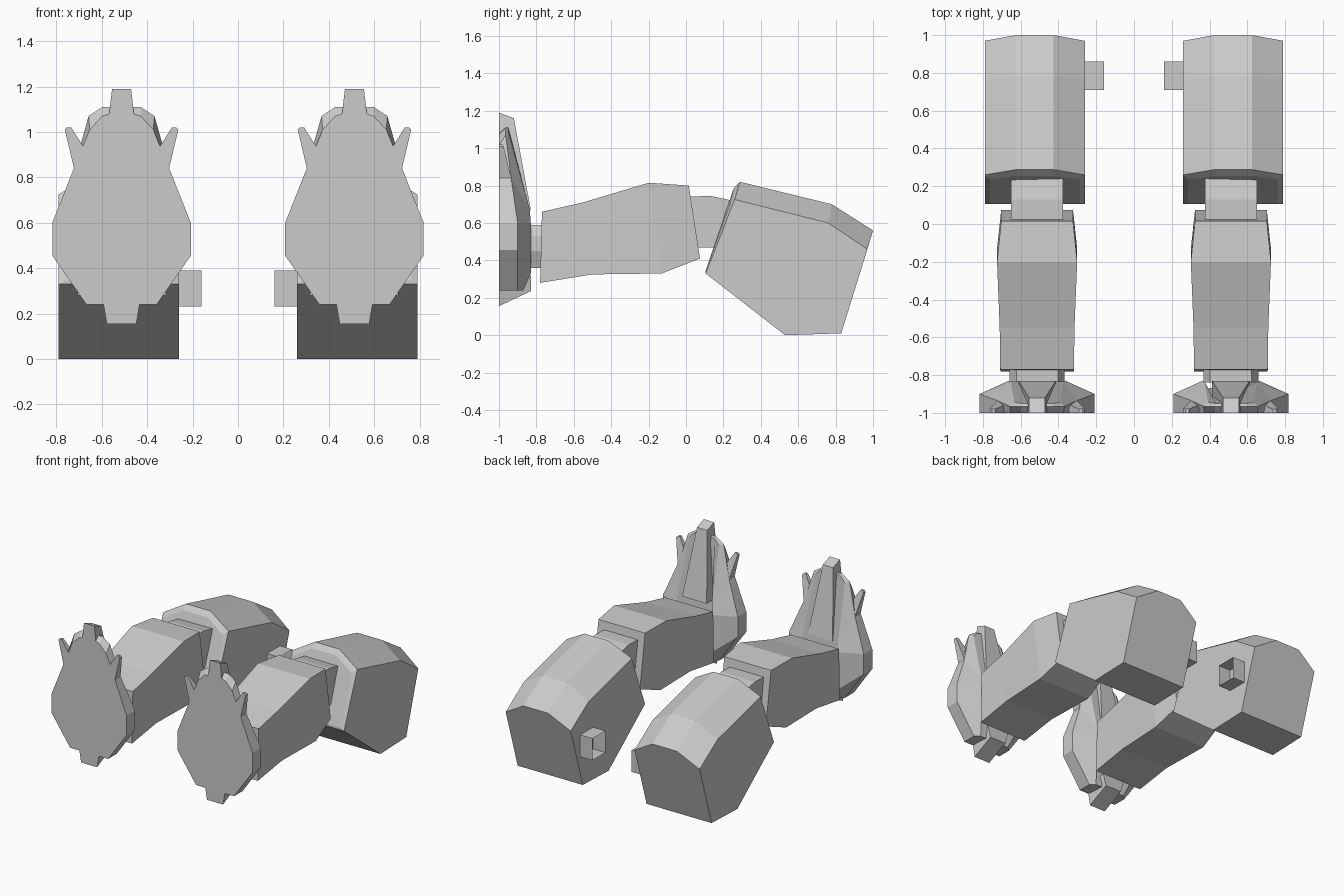
import bpy, bmesh

CX = 0.513  # leg centre line


def loft(name, rings, cx=CX, caps=(True, True)):
    """Skin equal-length rings of (dx, y, z); mirrored to the other leg."""
    bm = bmesh.new()
    vs = [[bm.verts.new((cx + x, y, z)) for x, y, z in r] for r in rings]
    n = len(vs[0])
    for a, b in zip(vs, vs[1:]):
        for i in range(n):
            j = (i + 1) % n
            bm.faces.new((a[i], a[j], b[j], b[i]))
    if caps[0]:
        bm.faces.new(vs[0][::-1])
    if caps[1]:
        bm.faces.new(vs[-1])
    bmesh.ops.recalc_face_normals(bm, faces=bm.faces[:])
    me = bpy.data.meshes.new(name)
    bm.to_mesh(me)
    bm.free()
    ob = bpy.data.objects.new(name, me)
    bpy.context.collection.objects.link(ob)
    ob.modifiers.new("other_leg", 'MIRROR').use_mirror_merge = False
    return ob


def sym(half):
    """Close a right-hand half outline by reflecting it."""
    return half + [(-x, y, z) for x, y, z in reversed(half)]


def quad(w, bottom, top, wt=None):
    """Four-sided ring from a bottom and a top (y, z) point."""
    wt = wt or w
    return sym([(w, *bottom), (wt, *top)])


# Foot: sole outline, rim and narrower instep
foot_sole = [(0.155, -1, 0.24), (0.305, -1, 0.455), (0.305, -1, 0.60),
             (0.21, -1, 0.84), (0.14, -1, 1.01), (0.085, -1, 1.07), (0.05, -1, 1.08)]
foot_rim = [(0.155, -0.9, 0.24), (0.305, -0.9, 0.455), (0.305, -0.9, 0.60),
            (0.21, -0.935, 0.84), (0.145, -0.965, 1.07), (0.085, -0.965, 1.11), (0.05, -0.965, 1.11)]
foot_instep = [(0.12, -0.87, 0.24), (0.15, -0.83, 0.33), (0.15, -0.83, 0.60),
               (0.14, -0.835, 0.67), (0.12, -0.945, 1.06), (0.08, -0.95, 1.10), (0.04, -0.95, 1.11)]
loft("foot", [sym(foot_sole), sym(foot_rim), sym(foot_instep)])

# Middle toe, running down the instep as a ridge
loft("middle_toe", [quad(0.1, (-1, 0.67), (-0.83, 0.67)),
                    quad(0.042, (-1, 1.19), (-0.92, 1.16))])

# Heel block
loft("heel", [quad(0.065, (-1, 0.155), (-1, 0.30), 0.09),
              quad(0.065, (-0.83, 0.235), (-0.83, 0.32), 0.09)])

# Small side toes
toe = [(0.205, 0.82, -0.93), (0.25, 1.01, -0.975), (0.24, 1.02, -0.98),
       (0.222, 1.02, -0.98), (0.165, 0.93, -0.955), (0.14, 0.82, -0.93)]
for side, s in (("outer", 1), ("inner", -1)):
    loft(side + "_toe", [[(s * x, -1, z) for x, z, y in toe],
                         [(s * x, y, z) for x, z, y in toe]])

# Ankle joint
ankle = [(0.11, 0.36), (0.145, 0.45), (0.145, 0.53), (0.11, 0.59)]
loft("ankle", [sym([(x, y, z) for x, z in ankle]) for y in (-0.84, -0.76)])

# Shin
loft("shin", [quad(0.195, (-0.78, 0.28), (-0.77, 0.66)),
              quad(0.198, (-0.50, 0.325), (-0.55, 0.71)),
              quad(0.212, (-0.13, 0.33), (-0.20, 0.815)),
              quad(0.19, (0.075, 0.41), (0.015, 0.80))])

# Knee joint
loft("knee", [quad(0.138, (0.02, 0.47), (0.01, 0.74)),
              quad(0.138, (0.14, 0.47), (0.13, 0.745)),
              quad(0.138, (0.27, 0.47), (0.27, 0.715))])


# Thigh with chamfered top
def thigh_ring(w, bottom, side, top):
    return sym([(w, *bottom), (w, *side), (0.1, *top)])


loft("thigh", [thigh_ring(0.238, (0.105, 0.345), (0.235, 0.70), (0.255, 0.785)),
               thigh_ring(0.265, (0.105, 0.33), (0.26, 0.725), (0.288, 0.82)),
               thigh_ring(0.265, (0.53, 0.0), (0.76, 0.60), (0.78, 0.70)),
               thigh_ring(0.265, (0.83, 0.01), (0.97, 0.46), (1.0, 0.56))], cx=0.525)

# Hip peg: open square socket on the inner side
loft("hip_peg", [[(x, 0.71, 0.23), (x, 0.86, 0.23), (x, 0.86, 0.39), (x, 0.71, 0.39)]
                 for x in (0.16, 0.265)], cx=0, caps=(False, False))
